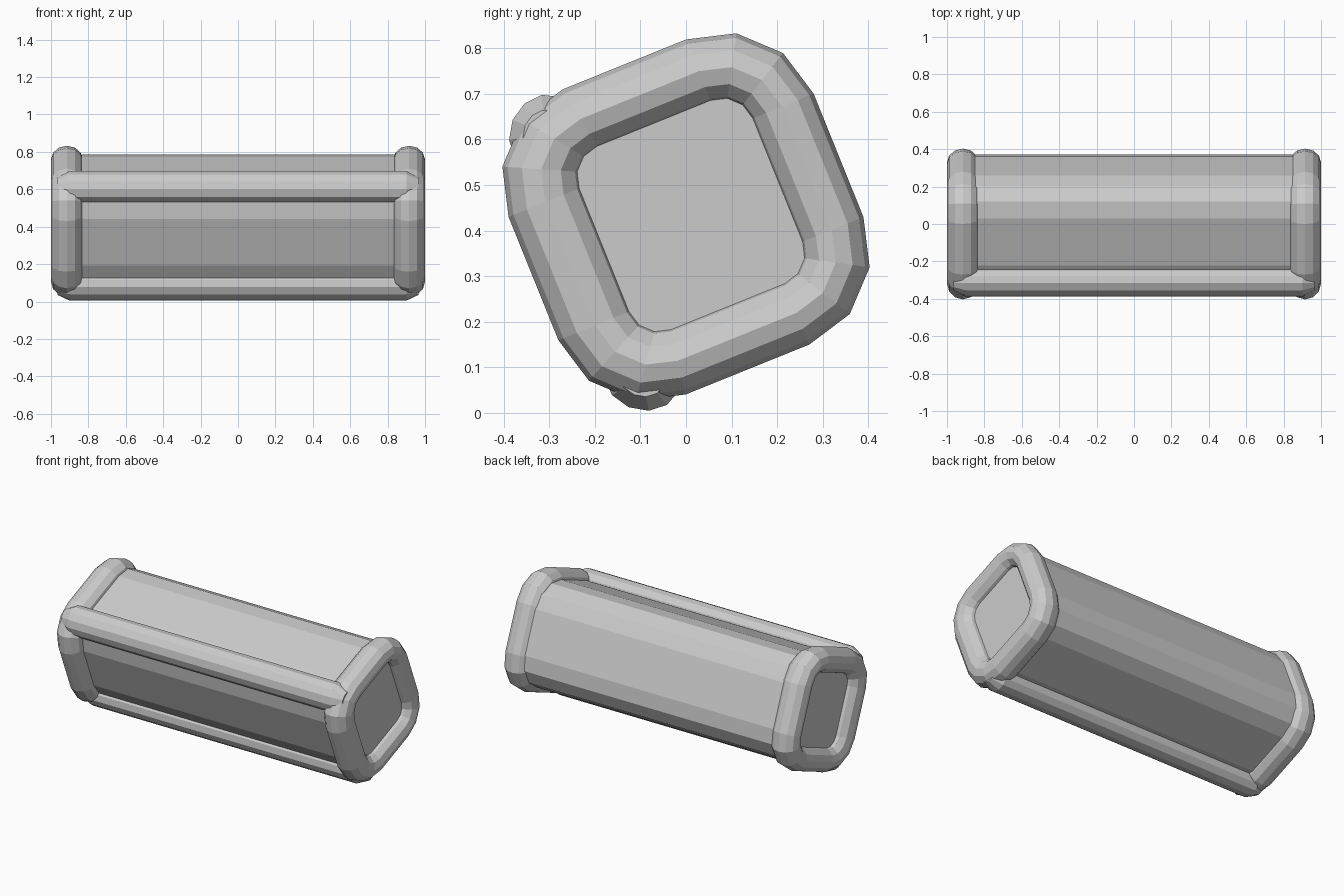
import bpy, bmesh
from math import sin, cos, pi, radians

if "Cube" in bpy.data.objects:
    bpy.data.objects.remove(bpy.data.objects["Cube"])

TILT = radians(22)      # whole model is rolled about its long axis
CENTRE_Z = 0.43


def rounded_square(c, r, du=0, dv=0, seg=3):
    """Square with corner centres at +-c and corner radius r."""
    pts = []
    for k, (sy, sz) in enumerate(((1, 1), (-1, 1), (-1, -1), (1, -1))):
        for i in range(seg + 1):
            a = k * pi / 2 + i * pi / 2 / seg
            pts.append((du + sy * c + r * cos(a), dv + sz * c + r * sin(a)))
    return pts


def ellipse(cy, cz, wide, thin, angle, n=12):
    pts = []
    for i in range(n):
        p, q = wide * cos(2 * pi * i / n), thin * sin(2 * pi * i / n)
        pts.append((cy + p * cos(angle) - q * sin(angle), cz + p * sin(angle) + q * cos(angle)))
    return pts


def loft(name, sections, closed=False):
    """Skin (x, loop) sections; cap the ends unless closed in a ring."""
    bm = bmesh.new()
    loops = [[bm.verts.new((x, y, z)) for y, z in pts] for x, pts in sections]
    n = len(loops[0])
    for k in range(len(loops) if closed else len(loops) - 1):
        a, b = loops[k], loops[(k + 1) % len(loops)]
        for i in range(n):
            j = (i + 1) % n
            bm.faces.new((a[i], a[j], b[j], b[i]))
    if not closed:
        bm.faces.new(loops[0])
        bm.faces.new(loops[-1])
    bmesh.ops.recalc_face_normals(bm, faces=bm.faces[:])
    me = bpy.data.meshes.new(name)
    bm.to_mesh(me)
    bm.free()
    ob = bpy.data.objects.new(name, me)
    bpy.context.collection.objects.link(ob)
    ob.rotation_euler.x = TILT
    ob.location.z = CENTRE_Z
    return ob


# Body: rounded-square bolster, ends set back inside the piping
stations = [(-.94, .8), (-.92, 1), (.92, 1), (.94, .8)]
loft("body", [(x, rounded_square(.135 * s, .177 * s, .02, -.004)) for x, s in stations])

# Piping rings round both ends, a little thicker along the front side
for side, label in ((-1, "left"), (1, "right")):
    ring = []
    for i in range(12):
        a = 2 * pi * i / 12
        pts = rounded_square(.146, .14 + .075 * cos(a))
        thick = .024 * (1 - cos(a)) / 2
        pts = [(u + thick if u < -.14 else u, v) for u, v in pts]
        ring.append((side * (.915 + .085 * sin(a)), pts))
    loft(label + "_end_piping", ring, closed=True)

# Long flattened piping hugging the two front corners, tapering into the rings
for s, label in ((1, "upper"), (-1, "lower")):
    ends = [(-.965, .6), (-.9, 1), (.9, 1), (.965, .6)]
    loft(label + "_front_piping",
         [(x, ellipse(-.22, s * .287, .087 * f, .075 * f, s * pi / 4)) for x, f in ends])
